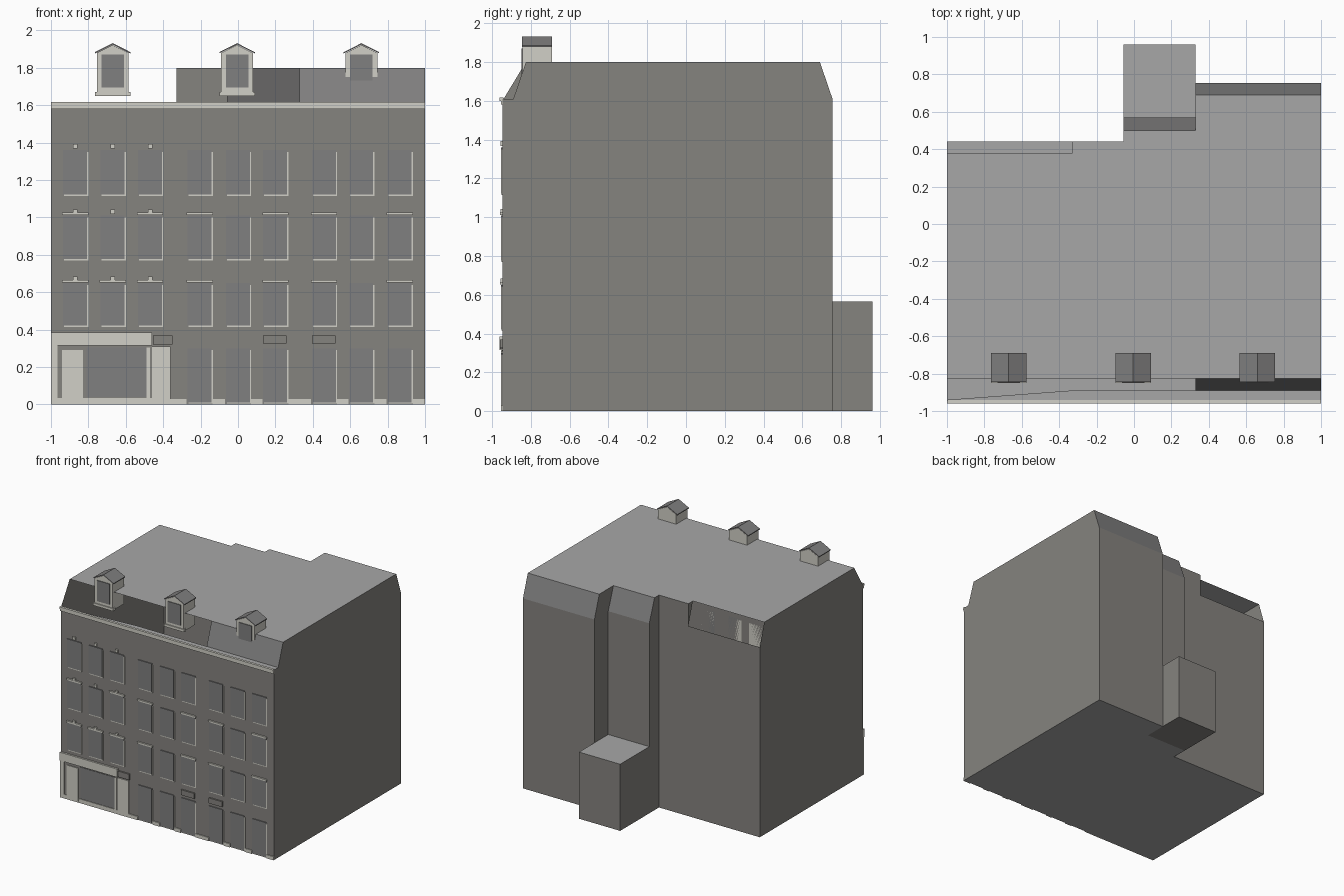
import bpy, bmesh

if "Cube" in bpy.data.objects:
    bpy.data.objects.remove(bpy.data.objects["Cube"])


def material(name, col):
    m = bpy.data.materials.new(name)
    m.diffuse_color = (*col, 1)
    m.use_nodes = True
    m.node_tree.nodes["Principled BSDF"].inputs["Base Color"].default_value = m.diffuse_color
    return m


WALL = material("wall_grey", (0.235, 0.227, 0.212))
ROOF = material("roof_grey", (0.39, 0.39, 0.39))
SLATE = material("slate_grey", (0.215, 0.212, 0.212))
TRIM = material("pale_trim", (0.64, 0.63, 0.57))
GLASS = material("window_grey", (0.215, 0.215, 0.215))


def mesh(name, polys, mats):
    """Object from a list of (points, material index)."""
    bm = bmesh.new()
    for pts, mi in polys:
        f = bm.faces.new([bm.verts.new(p) for p in pts])
        f.material_index = mi
    bmesh.ops.remove_doubles(bm, verts=bm.verts, dist=0.0005)
    bmesh.ops.recalc_face_normals(bm, faces=bm.faces)
    me = bpy.data.meshes.new(name)
    bm.to_mesh(me)
    bm.free()
    for m in mats:
        me.materials.append(m)
    ob = bpy.data.objects.new(name, me)
    bpy.context.collection.objects.link(ob)
    return ob


def box(name, x0, x1, y0, y1, z0, z1, mat, top=None):
    """Box, with an optional second material on its top."""
    bm = bmesh.new()
    bmesh.ops.create_cube(bm, size=1)
    for v in bm.verts:
        v.co = (x0 if v.co.x < 0 else x1, y0 if v.co.y < 0 else y1,
                z0 if v.co.z < 0 else z1)
    bm.normal_update()
    for f in bm.faces:
        f.material_index = int(top is not None and f.normal.z > 0.5)
    me = bpy.data.meshes.new(name)
    bm.to_mesh(me)
    bm.free()
    me.materials.append(mat)
    if top:
        me.materials.append(top)
    ob = bpy.data.objects.new(name, me)
    bpy.context.collection.objects.link(ob)
    return ob


# Main shell: walls, floor, flat roof and sloping roof edges
F, E, H = -0.945, 1.61, 1.80          # front wall, eaves height, roof height
A, B, C = -0.33, -0.055, 0.33         # steps along the back


def back(x0, x1, y):
    return [(x0, y, 0), (x1, y, 0), (x1, y, E), (x0, y, E)]


def slope(x0, x1, y0, y1):
    return [(x0, y0, E), (x1, y0, E), (x1, y1, H), (x0, y1, H)]


def side(x, prof):
    return [(x, y, z) for y, z in prof]


floor = [(-1, F), (1, F), (1, 0.755), (C, 0.755), (C, 0.57), (B, 0.57),
         (B, 0.44), (-1, 0.44)]
roof = [(-1, -0.825), (1, -0.825), (1, 0.69), (C, 0.69), (C, 0.50), (B, 0.50),
        (B, 0.44), (A, 0.44), (A, 0.38), (-1, 0.38)]
ledge = [(-1, F), (1, F), (1, -0.89), (A, -0.89), (-1, -0.94)]
mesh("building_shell", [
    ([(x, y, 0) for x, y in floor], 1),
    ([(x, y, H) for x, y in roof], 1),
    ([(x, y, E) for x, y in ledge], 1),
    (back(-1, 1, F), 0),
    (back(-1, A, 0.44), 0),
    ([(A, 0.44, 0), (B, 0.44, 0), (B, 0.44, H), (A, 0.44, H)], 0),
    (back(B, C, 0.57), 0),
    (back(C, 1, 0.755), 0),
    (side(1, [(F, 0), (0.755, 0), (0.755, E), (0.69, H), (-0.825, H),
              (-0.89, E), (F, E)]), 0),
    (side(-1, [(F, 0), (0.44, 0), (0.44, E), (0.38, H), (-0.825, H),
               (-0.94, E), (F, E)]), 0),
    (side(C, [(0.57, 0), (0.755, 0), (0.755, E), (0.69, H), (0.50, H),
              (0.57, E)]), 0),
    (side(B, [(0.44, 0), (0.57, 0), (0.57, E), (0.50, H), (0.44, H)]), 0),
    (side(A, [(0.44, E), (0.44, H), (0.38, H)]), 0),
    (slope(B, C, 0.57, 0.50), 2),
    (slope(C, 1, 0.755, 0.69), 2),
    (slope(C, 1, -0.89, -0.825), 2),
], [WALL, ROOF, SLATE])

# Low rear extension
box("rear_extension", B, C, 0.57, 0.96, 0, 0.565, WALL, ROOF)

# Stepped cornice along the front
box("cornice_lower", -1, 1, F - 0.009, F, 1.58, 1.60, TRIM)
box("cornice_upper", -1, 1, F - 0.016, F + 0.005, 1.60, 1.617, TRIM)

# Windows: thin pale edge behind a grey pane, hoods and keystones
cols = [-0.87, -0.67, -0.47, -0.205, 0.0, 0.2, 0.46, 0.66, 0.865]
rows = [(1.12, 1.36, ()), (0.775, 1.01, (0, 2, 3, 5, 6, 8)),
        (0.42, 0.65, (0, 1, 2, 3, 5, 6, 8))]
for z0, z1, hoods in rows:
    for i, x in enumerate(cols):
        box("window_edge", x - 0.06, x + 0.07, F - 0.005, F, z0 - 0.005, z1 - 0.01, TRIM)
        box("window_pane", x - 0.065, x + 0.063, F - 0.008, F, z0 + 0.003, z1, GLASS)
        if i in hoods:
            box("window_hood", x - 0.07, x + 0.07, F - 0.013, F, z1 + 0.002, z1 + 0.016, TRIM)
        if i < 3:
            box("keystone", x - 0.012, x + 0.012, F - 0.012, F, z1 + 0.008, z1 + 0.033, TRIM)

# Ground floor openings, hoods and the plinth between them
left = -0.36
for i, x in enumerate(cols[3:]):
    box("ground_edge", x - 0.06, x + 0.07, F - 0.005, F, 0.005, 0.29, TRIM)
    box("ground_pane", x - 0.065, x + 0.063, F - 0.008, F, 0.01, 0.30, GLASS)
    box("plinth", left, x - 0.07, F - 0.008, F, 0, 0.03, TRIM)
    left = x + 0.07
    if x in (0.2, 0.46):
        box("ground_hood", x - 0.065, x + 0.06, F - 0.013, F, 0.325, 0.37, WALL)
box("plinth", left, 1, F - 0.008, F, 0, 0.03, TRIM)

# Shopfront: fascia, posts, doors and display window
box("shop_fascia", -1, -0.46, F - 0.015, F, 0.315, 0.385, TRIM)
box("shop_post", -1, -0.965, F - 0.008, F, 0, 0.315, TRIM)
box("shop_surround", -0.965, -0.46, F - 0.003, F, 0.03, 0.315, WALL)
box("shop_sill", -0.965, -0.46, F - 0.008, F, 0, 0.035, TRIM)
box("shop_door", -0.94, -0.83, F - 0.009, F, 0.01, 0.29, TRIM)
box("shop_window", -0.81, -0.49, F - 0.007, F, 0.04, 0.305, GLASS)
box("shop_window_edge", -0.49, -0.47, F - 0.008, F, 0.03, 0.305, TRIM)
box("side_door", -0.46, -0.36, F - 0.009, F, 0, 0.31, TRIM)
box("side_door_hood", -0.455, -0.35, F - 0.013, F, 0.32, 0.37, WALL)

# Dormers: body with gable, pitched roof, window and sill
for x in (-0.67, -0.005, 0.66):
    y0, y1, w = -0.842, -0.69, 0.085
    gable = [(x - w, 1.65), (x + w, 1.65), (x + w, 1.88), (x, 1.922), (x - w, 1.88)]
    polys = [([(a, y, b) for a, b in gable], 0) for y in (y0, y1)]
    for k in range(5):
        (a, b), (c, d) = gable[k], gable[(k + 1) % 5]
        polys.append(([(a, y0, b), (c, y0, d), (c, y1, d), (a, y1, b)], 0))
    mesh("dormer_body", polys, [TRIM])
    ridge = [(x - 0.095, 1.877), (x, 1.924), (x + 0.095, 1.877), (x + 0.095, 1.884),
             (x, 1.932), (x - 0.095, 1.884)]
    polys = [([(a, y, b) for a, b in ridge], 0) for y in (y0 - 0.003, y1)]
    for k in range(6):
        (a, b), (c, d) = ridge[k], ridge[(k + 1) % 6]
        polys.append(([(a, y0 - 0.003, b), (c, y0 - 0.003, d), (c, y1, d), (a, y1, b)], 0))
    mesh("dormer_roof", polys, [SLATE])
    box("dormer_window", x - 0.06, x + 0.06, y0 - 0.006, y0, 1.695, 1.87, GLASS)
    box("dormer_sill", x - 0.095, x + 0.095, y0 - 0.008, y0 + 0.02, 1.65, 1.672, TRIM)
